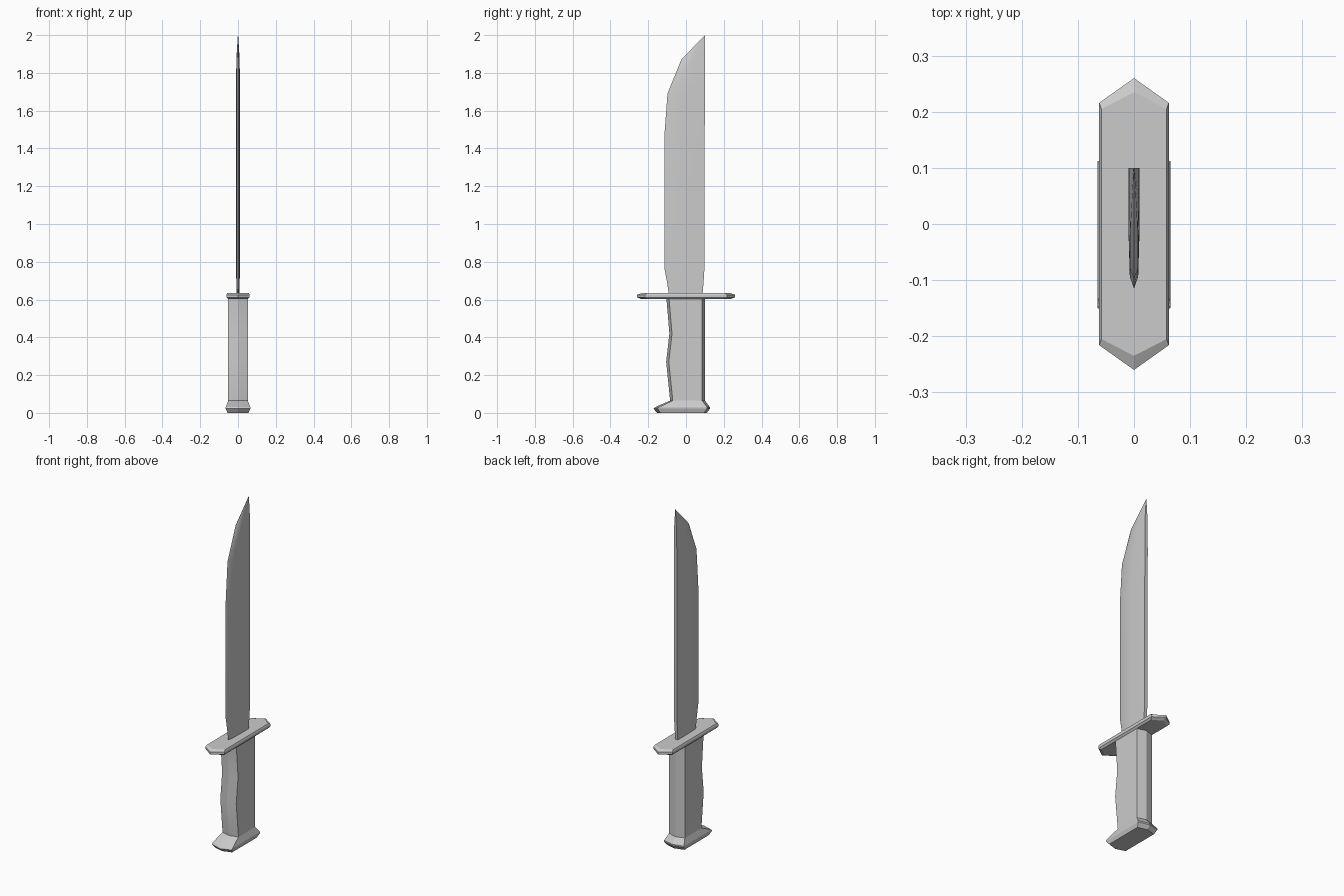
import bpy, bmesh

if "Cube" in bpy.data.objects:
    bpy.data.objects.remove(bpy.data.objects["Cube"])


def loft(name, rings, angle):
    """Skin a stack of equal-length rings and cap both ends."""
    bm = bmesh.new()
    loops = [[bm.verts.new(p) for p in ring] for ring in rings]
    n = len(loops[0])
    for a, b in zip(loops, loops[1:]):
        for i in range(n):
            j = (i + 1) % n
            bm.faces.new((a[i], a[j], b[j], b[i]))
    bm.faces.new(loops[0][::-1])
    bm.faces.new(loops[-1])
    bmesh.ops.remove_doubles(bm, verts=bm.verts, dist=0.0001)
    bmesh.ops.recalc_face_normals(bm, faces=bm.faces)
    mesh = bpy.data.meshes.new(name)
    bm.to_mesh(mesh)
    bm.free()
    obj = bpy.data.objects.new(name, mesh)
    bpy.context.collection.objects.link(obj)
    bpy.ops.object.select_all(action='DESELECT')
    obj.select_set(True)
    bpy.context.view_layer.objects.active = obj
    bpy.ops.object.shade_smooth_by_angle(angle=angle)
    return obj


def hexagon(z, hx, front, front_side, back_side, back):
    """Six-sided section with a ridge at the front and at the back."""
    return [(0, front, z), (hx, front_side, z), (hx, back_side, z),
            (0, back, z), (-hx, back_side, z), (-hx, front_side, z)]


# Grip with finger waves, flaring into the pommel
grip = [
    (0.000, 0.056, -0.152, -0.135, 0.095, 0.110),
    (0.022, 0.065, -0.173, -0.150, 0.112, 0.127),
    (0.030, 0.065, -0.165, -0.145, 0.112, 0.127),
    (0.065, 0.052, -0.084, -0.070, 0.085, 0.100),
    (0.270, 0.052, -0.105, -0.091, 0.085, 0.100),
    (0.420, 0.052, -0.088, -0.074, 0.085, 0.100),
    (0.610, 0.052, -0.104, -0.090, 0.085, 0.100),
]
loft("grip", [hexagon(*row) for row in grip], 0.35)

# Crossguard: hexagonal plate with chamfered rims
guard = [(0.602, 0.052, 0.205, 0.235), (0.612, 0.062, 0.216, 0.26),
         (0.625, 0.062, 0.216, 0.26), (0.634, 0.058, 0.205, 0.235)]
loft("crossguard", [hexagon(z, x, -e, -s, s, e) for z, x, s, e in guard], 0.35)

# Blade: z, cutting edge y, spine y, half thickness
blade = [(0.62, -0.090, 0.087, 0.008), (0.69, -0.100, 0.093, 0.009),
         (0.77, -0.115, 0.098, 0.010), (1.46, -0.115, 0.099, 0.010),
         (1.69, -0.098, 0.100, 0.010), (1.87, -0.025, 0.100, 0.009),
         (1.999, 0.099, 0.100, 0.001)]
sections = []
for z, edge, spine, t in blade:
    mid = edge + (spine - edge) * 0.5
    near = edge + (spine - edge) * 0.1
    sections.append([(0, edge, z), (0.75 * t, near, z), (t, mid, z),
                     (t, spine, z), (-t, spine, z), (-t, mid, z),
                     (-0.75 * t, near, z)])
loft("blade", sections, 0.6)
